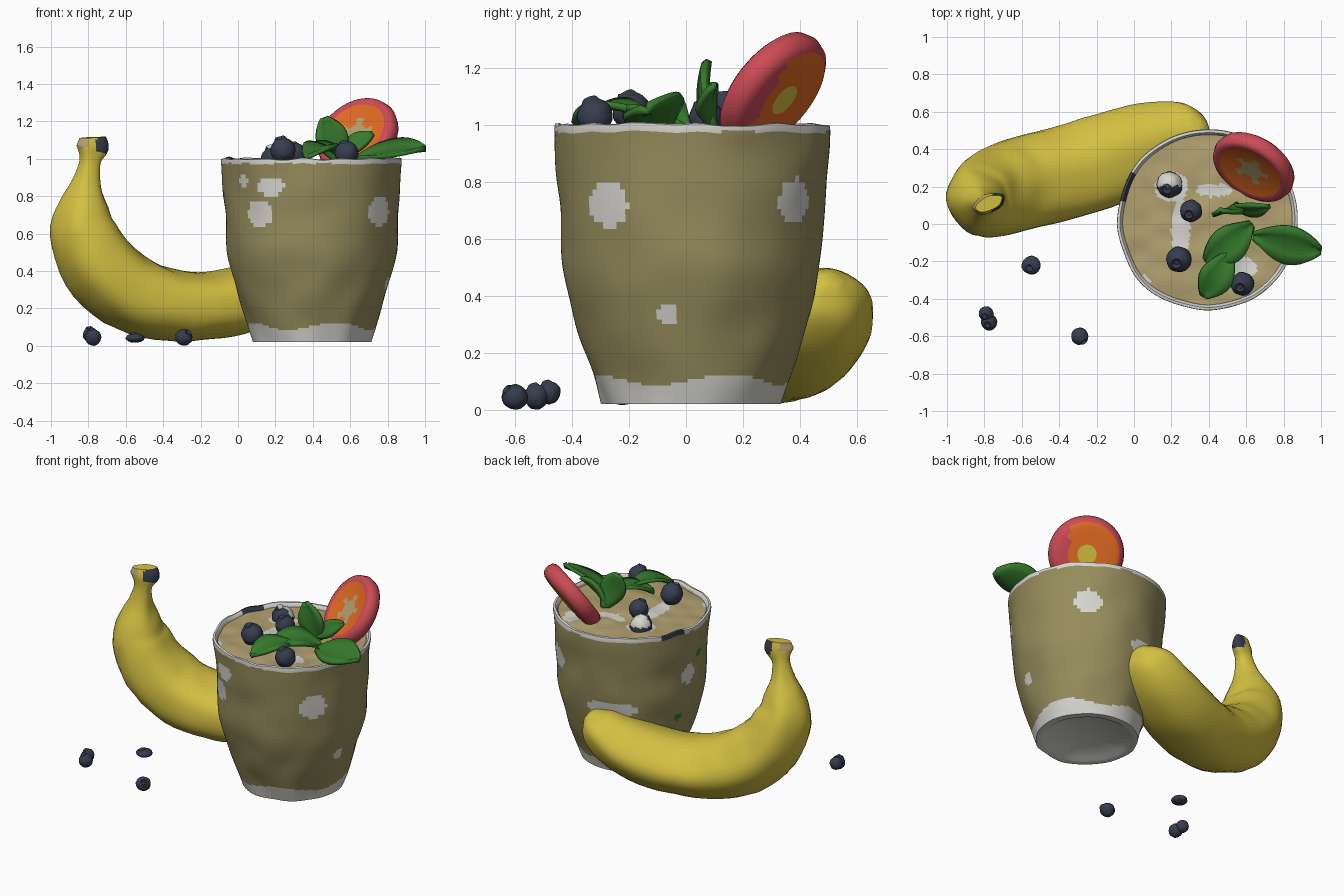
import bpy, bmesh, math
from mathutils import Vector, Matrix, noise

if "Cube" in bpy.data.objects:
    bpy.data.objects.remove(bpy.data.objects["Cube"])

# ---------- colours ----------
def mat(name, r, g, b):
    m = bpy.data.materials.new(name)
    lin = lambda c: ((c / 255 + 0.055) / 1.055) ** 2.4
    m.diffuse_color = (lin(r), lin(g), lin(b), 1)
    m.use_nodes = True
    m.node_tree.nodes["Principled BSDF"].inputs["Base Color"].default_value = m.diffuse_color
    return m

YELLOW = mat("banana yellow", 212, 193, 66)
OLIVE = mat("cup olive", 150, 140, 92)
TAN = mat("smoothie tan", 178, 161, 112)
CREAM = mat("cream", 214, 213, 207)
NAVY = mat("berry navy", 54, 61, 78)
GREEN = mat("leaf green", 54, 122, 44)
RED = mat("fruit red", 205, 75, 86)
ORANGE = mat("fruit orange", 226, 106, 34)

# ---------- helpers ----------
def finish(name, bm, mats, rule=None, angle=40):
    bmesh.ops.recalc_face_normals(bm, faces=bm.faces)
    me = bpy.data.meshes.new(name)
    for m in mats:
        me.materials.append(m)
    for f in bm.faces:
        f.smooth = True
        if rule:
            f.material_index = rule(f.calc_center_median())
    bm.to_mesh(me)
    bm.free()
    ob = bpy.data.objects.new(name, me)
    bpy.context.collection.objects.link(ob)
    bpy.ops.object.select_all(action='DESELECT')
    ob.select_set(True)
    bpy.context.view_layer.objects.active = ob
    bpy.ops.object.shade_smooth_by_angle(angle=math.radians(angle))
    return ob

def skin(rings):
    """Closed loft through rings of points, capped at both ends."""
    bm = bmesh.new()
    vr = [[bm.verts.new(p) for p in r] for r in rings]
    n = len(rings[0])
    for a, b in zip(vr, vr[1:]):
        for i in range(n):
            j = (i + 1) % n
            bm.faces.new((a[i], a[j], b[j], b[i]))
    bm.faces.new(vr[0])
    bm.faces.new(vr[-1])
    return bm

def smooth_path(pts, k):
    """Catmull-Rom resampling of tuples."""
    P = [pts[0]] + pts + [pts[-1]]
    out = []
    for i in range(1, len(P) - 2):
        for s in range(k):
            t = s / k
            out.append([0.5 * (2 * b + (c - a) * t + (2 * a - 5 * b + 4 * c - d) * t * t
                        + (3 * b - a - 3 * c + d) * t ** 3)
                        for a, b, c, d in zip(*P[i - 1:i + 3])])
    return out + [list(pts[-1])]

# ---------- filled cup ----------
CX, CY = 0.395, 0.02
side = smooth_path([(.315, .02), (.345, .12), (.405, .3), (.45, .5), (.468, .75), (.484, .985)], 11)
prof = [[.01, .035], [.25, .035], [.27, .02]] + side + [[.482, 1.0], [.468, 1.003], [.457, .99]]
prof += [[.45 * (1 - i / 24) + .004, .977 + .012 * i / 24] for i in range(25)]
SEG = 144
rings = []
for r, z in prof:
    ring = []
    for i in range(SEG):
        a = math.tau * i / SEG
        c, s = math.cos(a), math.sin(a)
        w = noise.noise(Vector((c * 2.2, s * 2.2, z * 5))) * .012 * min(1, r / .3)
        dz = noise.noise(Vector((c * r * 8, s * r * 8, 3))) * .014 if z > .95 else 0
        ring.append((CX + (r + w) * c, CY + (r + w) * s, z + dz))
    rings.append(ring)

# spots on the wall: angle, height, half width, half height, material
SPOTS = [(-118, .85, .08, .05, 1), (-127, .71, .08, .075, 1), (-140, .88, .035, .035, 1),
         (-39, .72, .085, .08, 1), (51, .73, .085, .08, 1), (-12, .335, .035, .035, 1),
         (175, .68, .06, .06, 1), (108, .5, .17, .05, 1), (186, .8, .025, .03, 4), (166, .4, .03, .025, 4)]
# cream swirls on the surface: x, y, half x, half y
SWIRLS = [(.25, -.03, .05, .17), (.43, .18, .1, .035), (.59, -.24, .07, .06),
          (.62, .3, .07, .1), (.2, .2, .09, .08)]

def cup_rule(c):
    dx, dy = c.x - CX, c.y - CY
    r, a = math.hypot(dx, dy), math.degrees(math.atan2(dy, dx))
    if c.z < .105 + .02 * math.sin(a * .07):
        return 1
    if r < .452 and c.z > .95:
        return 1 if any(((c.x - x) / w) ** 2 + ((c.y - y) / h) ** 2 < 1 for x, y, w, h in SWIRLS) else 2
    if c.z > .975:
        return 3 if 148 < a < 168 else 1
    for sa, sz, w, h, m in SPOTS:
        d = (a - sa + 180) % 360 - 180
        if (math.radians(d) * r / w) ** 2 + ((c.z - sz) / h) ** 2 < 1:
            return m
    return 0

finish("smoothie_cup", skin(rings), [OLIVE, CREAM, TAN, NAVY, GREEN], cup_rule)

# ---------- banana: x, y, z, sideways radius, in-plane radius ----------
BAN = [(-.775, .11, 1.115, .035, .075), (-.775, .11, 1.06, .05, .09), (-.793, .11, .98, .055, .056),
       (-.81, .115, .87, .085, .078), (-.825, .12, .75, .15, .13), (-.825, .13, .62, .2, .175),
       (-.75, .16, .44, .235, .2), (-.6, .21, .3, .25, .205), (-.4, .26, .225, .25, .195),
       (-.2, .32, .21, .25, .18), (0, .39, .24, .24, .18), (.18, .45, .31, .21, .165),
       (.3, .49, .39, .16, .13), (.355, .51, .44, .09, .075), (.375, .52, .46, .03, .03)]
path = smooth_path(BAN, 4)
flat = Vector((-.38, .92, 0)).normalized()
rings = []
for i, p in enumerate(path):
    t = Vector(path[min(i + 1, len(path) - 1)][:3]) - Vector(path[max(i - 1, 0)][:3])
    t.normalize()
    n = (flat - t * flat.dot(t)).normalized()
    b = t.cross(n)
    ring = []
    for j in range(30):
        a = math.tau * j / 30
        k = 1 + .025 * math.cos(5 * a)
        q = Vector(p[:3]) + n * (p[3] * k * math.cos(a)) + b * (p[4] * k * math.sin(a))
        ring.append(q + Vector((1, 1, 1)) * noise.noise(q * 9) * .006)
    rings.append(ring)

def banana_rule(c):
    if c.z > 1.03 and c.x > -.755:
        return 1
    return 2 if c.z > 1.06 and c.x < -.8 else 0

finish("banana", skin(rings), [YELLOW, NAVY, TAN], banana_rule)

# ---------- blueberries with a crown dimple ----------
def berry(name, x, y, z, r, flatten=1.0, tilt=(.3, -.2), creamy=False):
    bm = bmesh.new()
    bmesh.ops.create_uvsphere(bm, u_segments=20, v_segments=16, radius=1)
    for v in bm.verts:
        d = math.hypot(v.co.x, v.co.y)
        if v.co.z > .8:
            v.co.z += .14 if .3 < d < .5 else (-.22 if d < .3 else 0)
        v.co *= 1 + .08 * noise.noise(v.co * 2 + Vector((x, y, z)) * 9)
    bm.transform(Matrix.Translation((x, y, z)) @ Matrix.Diagonal((r, r, r * flatten, 1))
                 @ Matrix.Rotation(tilt[0], 4, 'X') @ Matrix.Rotation(tilt[1], 4, 'Y'))
    rule = (lambda c: 1 if c.z > z + r * .2 and c.y > y - r * .1 else 0) if creamy else None
    finish(name, bm, [NAVY, CREAM], rule, 60)

TOP = [(.19, .21, .995, .07), (.305, .07, 1.025, .06), (.24, -.19, 1.045, .068), (.58, -.32, 1.03, .063)]
for i, (x, y, z, r) in enumerate(TOP):
    berry(f"top_blueberry_{i + 1}", x, y, z, r, creamy=(i == 0))
berry("loose_blueberry_1", -.55, -.22, .042, .05, .5)
berry("loose_blueberry_2", -.775, -.525, .046, .044)
berry("loose_blueberry_3", -.79, -.48, .06, .04)
berry("loose_blueberry_4", -.29, -.6, .045, .046, .95, (.8, .5))

# ---------- leaves ----------
def leaf(name, base, tip, half, up, bend):
    base, tip, up = Vector(base), Vector(tip), Vector(up)
    d = (tip - base).normalized()
    up = (up - d * up.dot(d)).normalized()
    w = up.cross(d)
    bm = bmesh.new()
    rows = []
    for i in range(13):
        s = i / 12
        wid = half * (math.sin(math.pi * (.03 + .94 * s ** 1.15)) ** .75)
        mid = base.lerp(tip, s) + up * bend * math.sin(math.pi * s)
        rows.append([bm.verts.new(mid + w * wid * k + up * (half * .22 * abs(k) ** 1.2 - .01))
                     for k in (-1, -.5, 0, .5, 1)])
    for a, b in zip(rows, rows[1:]):
        for k in range(4):
            bm.faces.new((a[k], a[k + 1], b[k + 1], b[k]))
    ob = finish(name, bm, [GREEN], None, 60)
    sol = ob.modifiers.new("thickness", 'SOLIDIFY')
    sol.thickness = .022
    sol.offset = 0

leaf("leaf_right", (.64, -.06, 1.0), (1.0, -.14, 1.055), .11, (0, -.4, .9), .02)
leaf("leaf_middle", (.63, .0, .99), (.38, -.2, 1.02), .1, (0, -.2, 1), .06)
leaf("leaf_front", (.52, -.15, 1.04), (.37, -.39, 1.01), .09, (.1, 0, 1), .045)
leaf("leaf_upright", (.55, .1, .98), (.46, .07, 1.22), .085, (.1, -1, 0), .02)
leaf("leaf_leaning", (.53, .09, 1.0), (.72, .09, 1.14), .055, (-.4, -.8, .4), .02)

# ---------- fruit slice: tilted disc with red skin ----------
n = Vector((-.46, -.68, .57)).normalized()
d = Vector((.84, -.54, 0)).normalized()
u = n.cross(d).normalized()
if u.z < 0:
    u = -u
ctr = Vector((.64, .305, 1.12))
slice_prof = [(.005, .028), (.06, .026), (.1, .03), (.15, .036), (.18, .042), (.205, .048), (.225, .035),
              (.235, 0), (.225, -.035), (.2, -.055), (.17, -.06), (.12, -.06), (.06, -.06), (.005, -.06)]
rings = [[ctr + d * r * math.cos(math.tau * i / 48) + u * r * math.sin(math.tau * i / 48) + n * h
          for i in range(48)] for r, h in slice_prof]

def slice_rule(c):
    v = c - ctr
    h = v.dot(n)
    r = (v - n * h).length
    a = math.atan2(v.dot(u), v.dot(d))
    if h > 0:
        return 0 if r > .19 else (2 if r < .07 + .025 * math.sin(5 * a) else 1)
    return 0 if r > .185 or v.dot(d) > .12 else (3 if r < .05 else 1)

finish("fruit_slice", skin(rings), [RED, ORANGE, TAN, YELLOW], slice_rule, 50)
